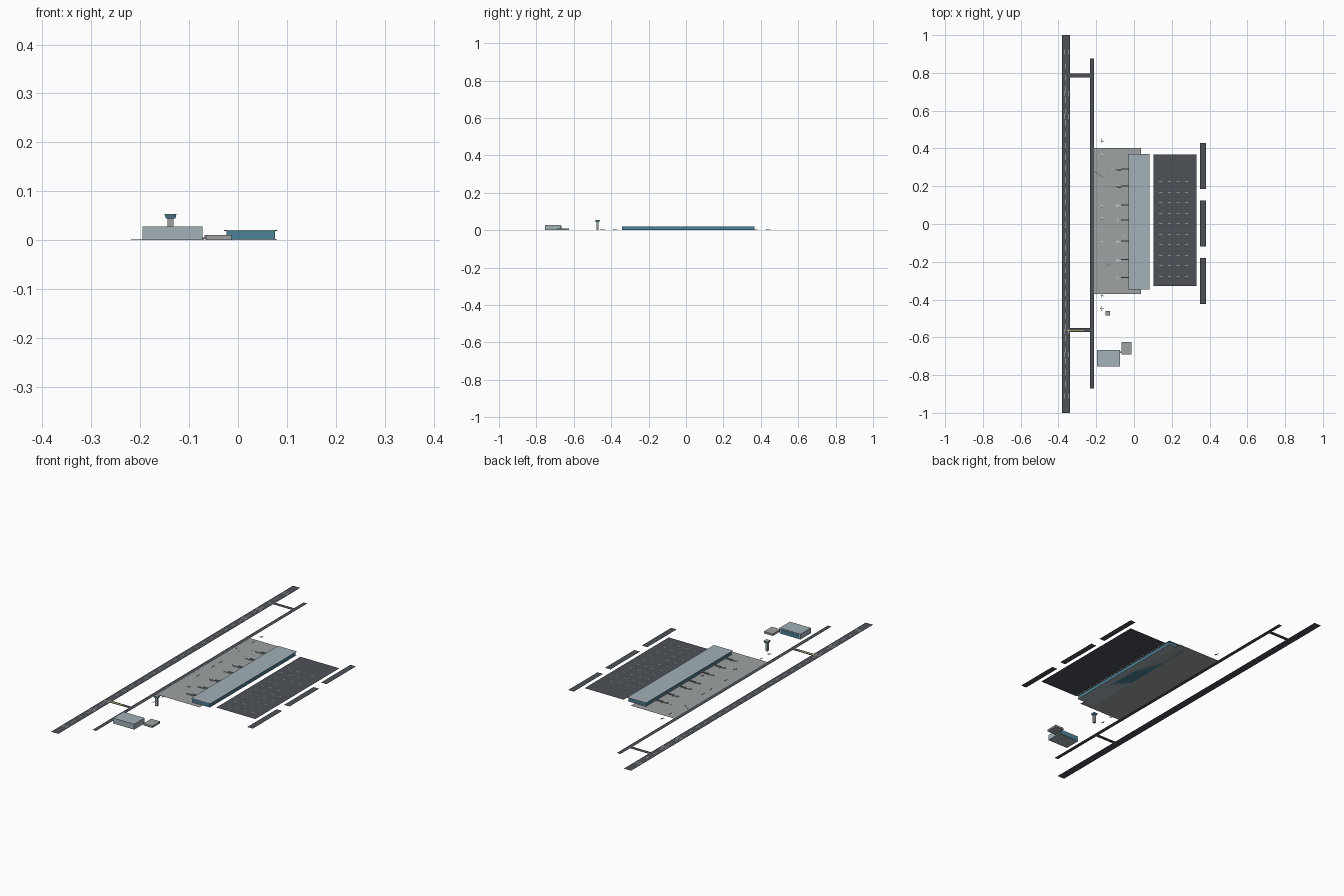
import bpy, bmesh, math
from mathutils import Matrix, Vector

if "Cube" in bpy.data.objects:
    bpy.data.objects.remove(bpy.data.objects["Cube"])


def material(name, rgb):
    m = bpy.data.materials.new(name)
    m.diffuse_color = (*rgb, 1)
    m.use_nodes = True
    m.node_tree.nodes["Principled BSDF"].inputs["Base Color"].default_value = m.diffuse_color
    return m


ASPHALT = material("asphalt", (0.075, 0.082, 0.095))
CONCRETE = material("concrete", (0.34, 0.36, 0.36))
ROOF = material("roof", (0.36, 0.44, 0.48))
GLASS = material("glass", (0.07, 0.22, 0.32))
WHITE = material("white", (0.85, 0.85, 0.85))
YELLOW = material("yellow", (0.8, 0.65, 0.08))


def finish(name, bm, mat):
    me = bpy.data.meshes.new(name)
    bm.to_mesh(me)
    bm.free()
    ob = bpy.data.objects.new(name, me)
    bpy.context.collection.objects.link(ob)
    me.materials.append(mat)
    return ob


def add_quad(bm, x0, x1, y0, y1, z):
    bm.faces.new([bm.verts.new(p) for p in
                  ((x0, y0, z), (x1, y0, z), (x1, y1, z), (x0, y1, z))])


def sheet(name, rects, z, mat):
    bm = bmesh.new()
    for r in rects:
        add_quad(bm, *r, z)
    return finish(name, bm, mat)


def add_box(bm, x0, x1, y0, y1, z0, z1, turn=Matrix()):
    c = Vector(((x0 + x1) / 2, (y0 + y1) / 2, (z0 + z1) / 2))
    bmesh.ops.create_cube(bm, size=1, matrix=turn @ Matrix.Translation(c)
                          @ Matrix.Diagonal((x1 - x0, y1 - y0, z1 - z0, 1)))


def box(name, dims, mat):
    bm = bmesh.new()
    add_box(bm, *dims)
    return finish(name, bm, mat)


# Paved ground: runway, taxiway, connectors, apron, car park, access road
sheet("runway", [(-0.382, -0.34, -1, 1)], 0.0004, ASPHALT)
sheet("taxiway", [(-0.233, -0.212, -0.87, 0.875)], 0.0004, ASPHALT)
sheet("taxiway_links", [(-0.34, -0.233, 0.775, 0.796), (-0.34, -0.233, -0.572, -0.551)],
      0.0004, ASPHALT)
sheet("apron", [(-0.212, 0.038, -0.371, 0.402)], 0, CONCRETE)
sheet("car_park", [(0.104, 0.33, -0.328, 0.367)], 0.0004, ASPHALT)
sheet("access_road", [(0.35, 0.382, a, a + 0.243) for a in (-0.423, -0.119, 0.186)],
      0.0004, ASPHALT)

# Runway paint: centre dashes, threshold and touchdown bars
marks = [(-0.3622, -0.3598, -0.86 + i * 0.06, -0.83 + i * 0.06) for i in range(29)]
for s in (-1, 1):
    for yc in (0.91, 0.69, 0.57):
        for x in (-0.373, -0.367, -0.355, -0.349):
            marks.append((x - 0.001, x + 0.001, s * yc - 0.013, s * yc + 0.013))
sheet("runway_markings", marks, 0.0009, WHITE)
sheet("taxi_line", [(-0.355, -0.265, -0.564, -0.560)], 0.0009, YELLOW)

# Parking bay lines
sheet("parking_lines", [(x, x + 0.017, y, y + 0.0018)
                        for x in (0.133, 0.180, 0.225, 0.270)
                        for y in [-0.277 + i * 0.0555 for i in range(10)]], 0.0009, WHITE)

# Apron guide line running diagonally from the taxiway
bm = bmesh.new()
add_box(bm, -0.035, 0.035, -0.0012, 0.0012, 0.0004, 0.0009,
        Matrix.Translation((-0.19, 0.265, 0)) @ Matrix.Rotation(math.radians(-36), 4, 'Z'))
finish("apron_guide_line", bm, ASPHALT)

# Terminal: glazed body with thin overhanging roof
box("terminal_walls", (-0.024, 0.076, -0.343, 0.365, 0, 0.0185), GLASS)
box("terminal_roof", (-0.029, 0.081, -0.346, 0.371, 0.0185, 0.0205), ROOF)
box("terminal_base", (-0.026, 0.079, -0.345, 0.369, 0, 0.002), ROOF)

# Boarding bridges along the apron side
gates = [-0.283, -0.188, -0.09, 0.022, 0.1, 0.2, 0.29]
bm = bmesh.new()
for y in gates:
    add_box(bm, -0.068, -0.024, y - 0.003, y + 0.003, 0.005, 0.010)
    add_box(bm, -0.066, -0.062, y - 0.002, y + 0.002, 0, 0.005)
finish("boarding_bridges", bm, CONCRETE)


# Small aircraft: fuselage, wings, tailplane and fin
def aircraft(bm, x, y, angle, s):
    t = Matrix.Translation((x, y, 0)) @ Matrix.Rotation(angle, 4, 'Z') @ Matrix.Scale(s, 4)
    bmesh.ops.create_cone(bm, cap_ends=True, segments=8, radius1=0.0022, radius2=0.0014,
                          depth=0.034, matrix=t @ Matrix.Translation((0, 0, 0.004))
                          @ Matrix.Rotation(-math.pi / 2, 4, 'Y'))
    for root, tip, sweep, c in ((0.003, -0.004, 0.015, 0.006), (-0.013, -0.016, 0.006, 0.003)):
        for side in (-1, 1):
            pts = [(root, 0), (tip, side * sweep), (tip - c / 2, side * sweep), (root - c, 0)]
            bm.faces.new([bm.verts.new(t @ Vector((px, py, 0.004))) for px, py in pts])
    bm.faces.new([bm.verts.new(t @ Vector((px, 0, pz))) for px, pz in
                  ((-0.011, 0.005), (-0.016, 0.010), (-0.0175, 0.010), (-0.017, 0.004))])


bm = bmesh.new()
for y in gates:
    aircraft(bm, -0.083, y - 0.004, 0, 0.85)
for y in (0.44, 0.37, 0.1, 0.035, -0.09, -0.378, -0.445):
    aircraft(bm, -0.17, y, math.pi / 2, 0.7)
for x, y in ((-0.113, 0.29), (-0.135, -0.215), (-0.05, -0.065)):
    aircraft(bm, x, y, 0.6, 0.45)
finish("aircraft", bm, WHITE)

# Control tower: square shaft, flared glass cab and roof cap
box("tower_shaft", (-0.144, -0.132, -0.479, -0.467, 0, 0.044), CONCRETE)
bm = bmesh.new()
k = math.sqrt(2)
bmesh.ops.create_cone(bm, cap_ends=True, segments=4, radius1=0.0095 * k, radius2=0.012 * k,
                      depth=0.008, matrix=Matrix.Translation((-0.138, -0.473, 0.048))
                      @ Matrix.Rotation(math.pi / 4, 4, 'Z'))
finish("tower_cab", bm, GLASS)
box("tower_roof", (-0.150, -0.126, -0.485, -0.461, 0.052, 0.0535), CONCRETE)

# Hangar with open glazed bay facing the apron, and annex
bm = bmesh.new()
add_box(bm, -0.195, -0.073, -0.754, -0.668, 0, 0.028)
finish("hangar", bm, ROOF)
box("hangar_door", (-0.186, -0.082, -0.669, -0.6665, 0.001, 0.023), GLASS)
box("annex", (-0.065, -0.013, -0.690, -0.625, 0, 0.010), CONCRETE)
box("annex_link", (-0.074, -0.064, -0.682, -0.674, 0.003, 0.005), CONCRETE)
